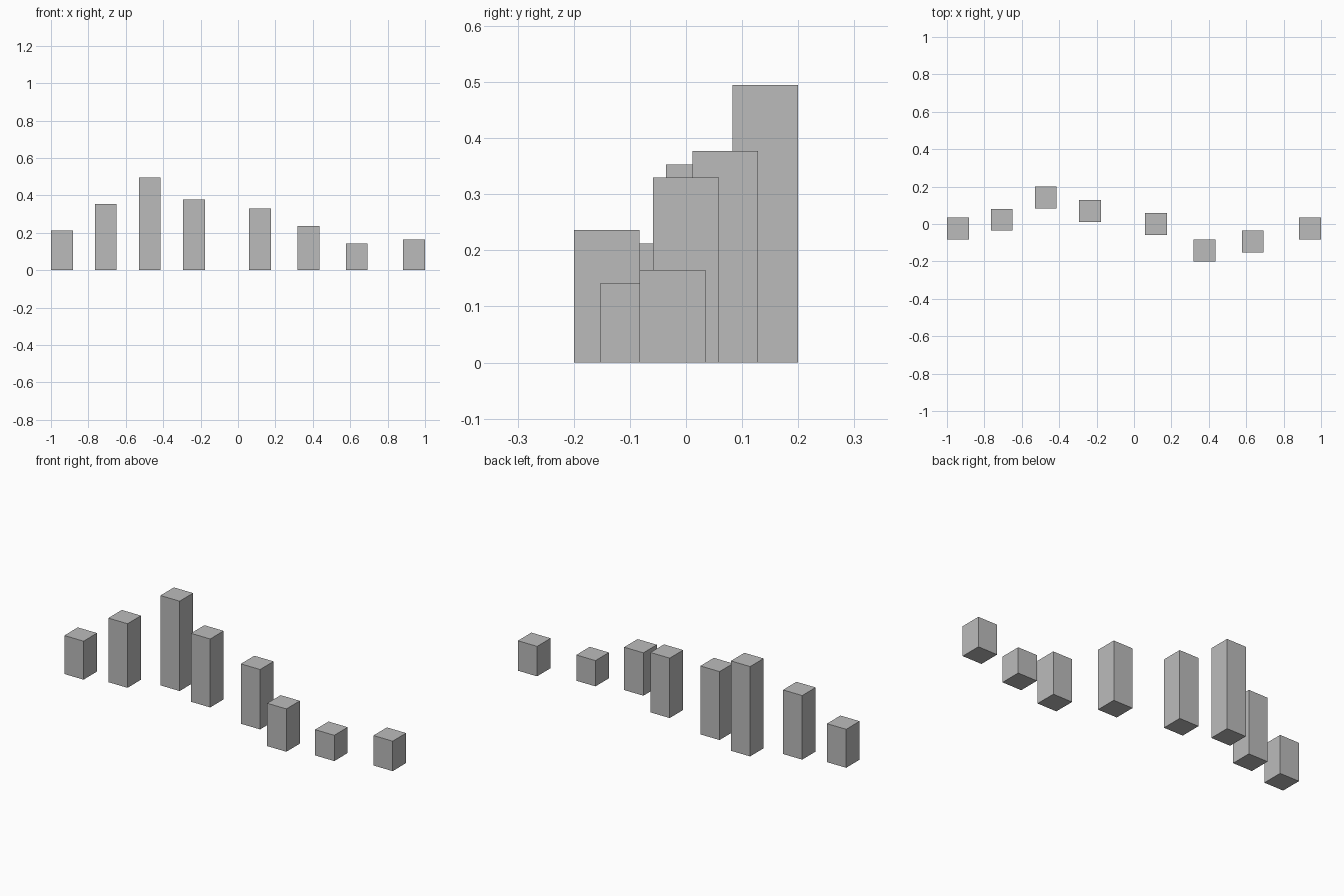
import bpy
import bmesh
from mathutils import Matrix, Vector

cube = bpy.data.objects.get("Cube")
if cube:
    bpy.data.objects.remove(cube, do_unlink=True)

WIDTH = 0.117

# Plain grey shared by every pillar
grey = bpy.data.materials.new("plain_grey")
grey.use_nodes = True
colour = (0.5, 0.5, 0.5, 1.0)
grey.diffuse_color = colour
grey.node_tree.nodes["Principled BSDF"].inputs["Base Color"].default_value = colour


def add_pillar(name, x, y, height):
    """Square block standing on the ground, centred at x, y."""
    bm = bmesh.new()
    place = Matrix.LocRotScale(Vector((0, 0, height / 2)), None,
                               Vector((WIDTH, WIDTH, height)))
    bmesh.ops.create_cube(bm, size=1.0, matrix=place)
    mesh = bpy.data.meshes.new(name)
    bm.to_mesh(mesh)
    bm.free()
    mesh.materials.append(grey)
    pillar = bpy.data.objects.new(name, mesh)
    pillar.location = (x, y, 0)
    bpy.context.collection.objects.link(pillar)


# Staggered row of pillars from right to left: x, y, height
pillars = [
    (-0.942, -0.024, 0.212),
    (-0.707, 0.023, 0.353),
    (-0.472, 0.141, 0.495),
    (-0.236, 0.07, 0.377),
    (0.117, 0.0, 0.33),
    (0.376, -0.141, 0.236),
    (0.635, -0.094, 0.142),
    (0.942, -0.024, 0.165),
]
for number, (x, y, height) in enumerate(pillars, 1):
    add_pillar(f"pillar_{number}", x, y, height)
